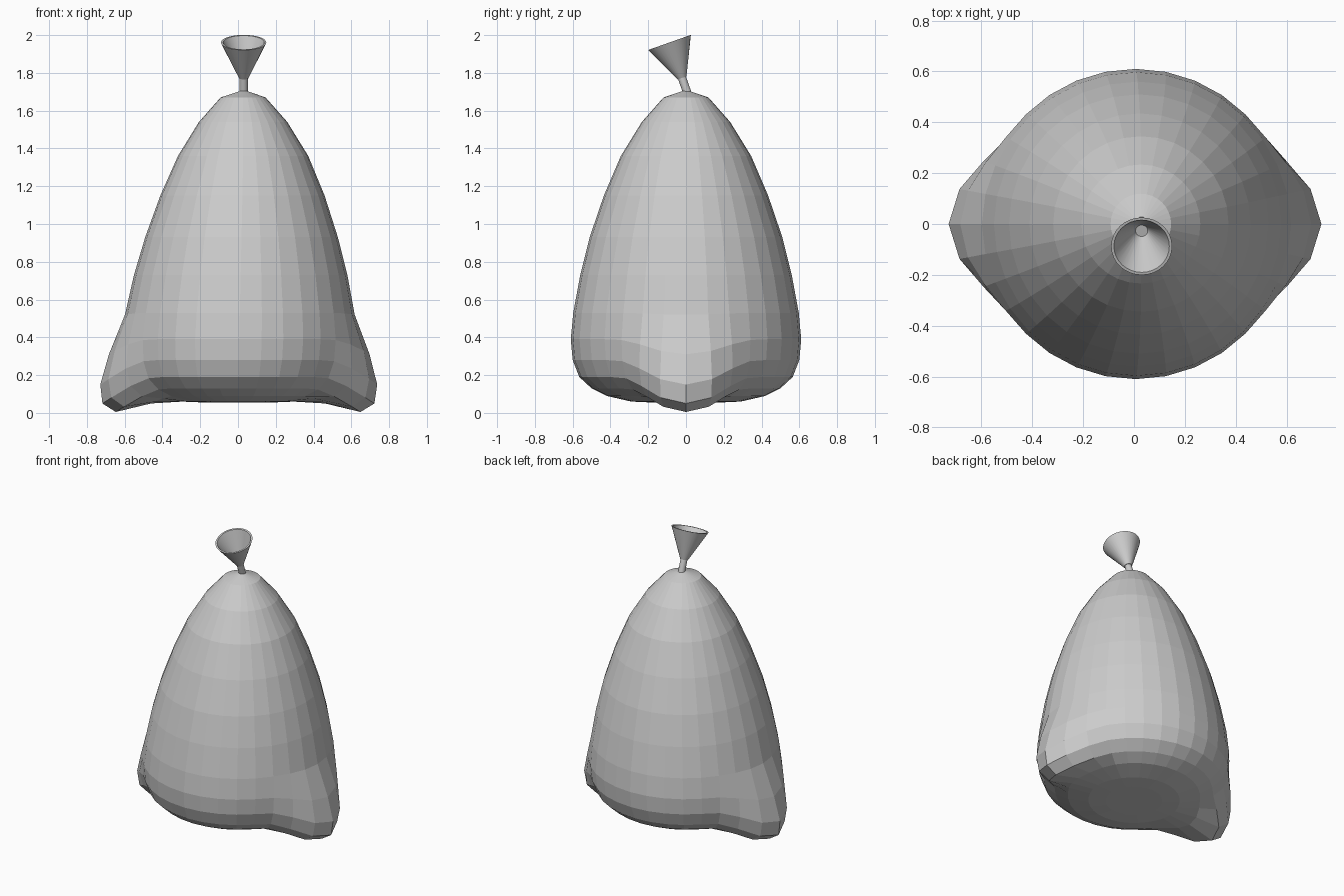
import bpy, bmesh, math
from mathutils import Matrix, Vector

if "Cube" in bpy.data.objects:
    bpy.data.objects.remove(bpy.data.objects["Cube"])

SEG = 32


def loft(name, rings, cap_start=None, cap_end=None):
    """Skin closed rings of points; optional cap centres become fans."""
    bm = bmesh.new()
    loops = [[bm.verts.new(p) for p in ring] for ring in rings]
    n = len(rings[0])
    for a, b in zip(loops, loops[1:]):
        for i in range(n):
            j = (i + 1) % n
            bm.faces.new((a[i], a[j], b[j], b[i]))
    for centre, loop in ((cap_start, loops[0]), (cap_end, loops[-1])):
        if centre is not None:
            c = bm.verts.new(centre)
            for i in range(n):
                bm.faces.new((loop[i], loop[(i + 1) % n], c))
    bmesh.ops.recalc_face_normals(bm, faces=bm.faces)
    mesh = bpy.data.meshes.new(name)
    bm.to_mesh(mesh)
    bm.free()
    obj = bpy.data.objects.new(name, mesh)
    bpy.context.collection.objects.link(obj)
    return obj


# Sack body: (radius, height, corner radius, corner height) from bottom to top
profile = [
    (0.18, 0.055, 0.18, 0.055), (0.29, 0.06, 0.30, 0.06), (0.42, 0.09, 0.46, 0.05),
    (0.50, 0.13, 0.648, 0.005), (0.565, 0.19, 0.72, 0.05), (0.60, 0.28, 0.733, 0.15),
    (0.61, 0.39, 0.69, 0.31), (0.597, 0.53, 0.608, 0.52), (0.56, 0.73, 0.565, 0.73),
    (0.51, 0.93, 0.51, 0.93), (0.435, 1.15, 0.435, 1.15), (0.345, 1.36, 0.345, 1.36),
    (0.234, 1.54, 0.234, 1.54), (0.119, 1.67, 0.119, 1.67),
]
pull = [1.0, 0.78, 0.34, 0.05]      # corner strength per step away from the x axis
rings = []
for r, z, cr, cz in profile:
    shift = 0.027 * min(1, max(0, (z - 0.1) / 1.2))
    ring = []
    for i in range(SEG):
        step = min(i % 16, 16 - i % 16)
        w = pull[step] if step < len(pull) else 0.0
        a = 2 * math.pi * i / SEG
        rad = r + (cr - r) * w
        ring.append((rad * math.cos(a) + shift, rad * math.sin(a), z + (cz - z) * w))
    rings.append(ring)
loft("sack_body", rings, (0, 0, 0.055), (0.03, 0, 1.71))


# Tied neck and open mouth share a forward tilt
tilt = Matrix.Translation((0.03, 0.005, 1.70)) @ Matrix.Rotation(math.radians(19.5), 4, 'X')


def turned(name, points, cap_start=None, cap_end=None):
    rr = [[tilt @ Vector((r * math.cos(2 * math.pi * i / SEG),
                          r * math.sin(2 * math.pi * i / SEG), z))
           for i in range(SEG)] for r, z in points]
    caps = [None if c is None else tilt @ Vector((0, 0, c)) for c in (cap_start, cap_end)]
    obj = loft(name, rr, *caps)
    for p in obj.data.polygons:
        p.use_smooth = True
    bpy.context.view_layer.objects.active = obj
    obj.select_set(True)
    bpy.ops.object.shade_smooth_by_angle(angle=math.radians(35))
    obj.select_set(False)


turned("tied_neck", [(0.022, -0.03), (0.022, 0.085)], -0.03, 0.085)
turned("flared_mouth", [(0.025, 0.078), (0.12, 0.277), (0.109, 0.277), (0.024, 0.095)],
       0.078, 0.095)
